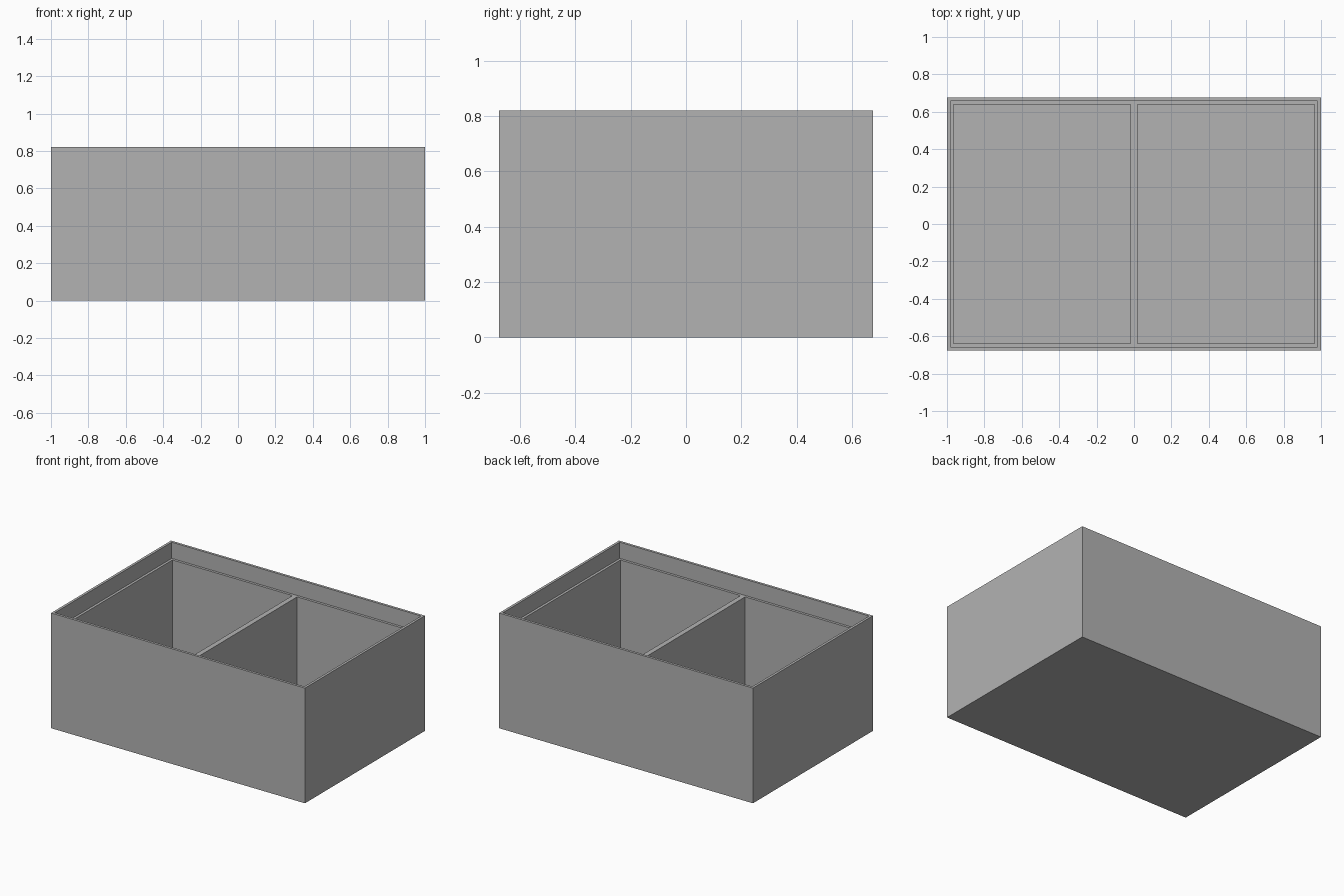
import bpy, bmesh
from mathutils import Vector

if "Cube" in bpy.data.objects:
    bpy.data.objects.remove(bpy.data.objects["Cube"], do_unlink=True)

SIZE = Vector((2.0, 1.35, 0.82))
STEP = 0.018        # rim thickness, ledge width and half the divider
LEDGE_Z = 0.705
FLOOR_Z = 0.036

grey = bpy.data.materials.new("plain grey")
grey.use_nodes = True
colour = (0.45, 0.45, 0.45, 1)
grey.diffuse_color = colour
grey.node_tree.nodes["Principled BSDF"].inputs["Base Color"].default_value = colour

bm = bmesh.new()


def sink(faces, z):
    """Inset each face, then push it straight down to height z."""
    bmesh.ops.inset_individual(bm, faces=faces, thickness=STEP, use_even_offset=True)
    sunk = bmesh.ops.extrude_discrete_faces(bm, faces=faces)["faces"]
    for vert in {v for f in sunk for v in f.verts}:
        vert.co.z = z
    return sunk


# Solid outer block standing on the ground
bmesh.ops.create_cube(bm, size=1)
for vert in bm.verts:
    vert.co = (vert.co + Vector((0, 0, 0.5))) * SIZE
top = max(bm.faces, key=lambda f: f.calc_center_median().z)

# Recess inside the thin rim, down to the ledge
ledge = sink([top], LEDGE_Z)

# Split the ledge level in two and sink a compartment on each side of the divider
bmesh.ops.bisect_plane(bm, geom=ledge + list(ledge[0].edges) + list(ledge[0].verts),
                       plane_co=(0, 0, 0), plane_no=(1, 0, 0))
halves = [f for f in bm.faces if all(abs(v.co.z - LEDGE_Z) < 1e-4 for v in f.verts)]
sink(halves, FLOOR_Z)

bmesh.ops.recalc_face_normals(bm, faces=bm.faces)
mesh = bpy.data.meshes.new("divided_box")
bm.to_mesh(mesh)
bm.free()
mesh.materials.append(grey)
box = bpy.data.objects.new("divided_box", mesh)
bpy.context.collection.objects.link(box)
